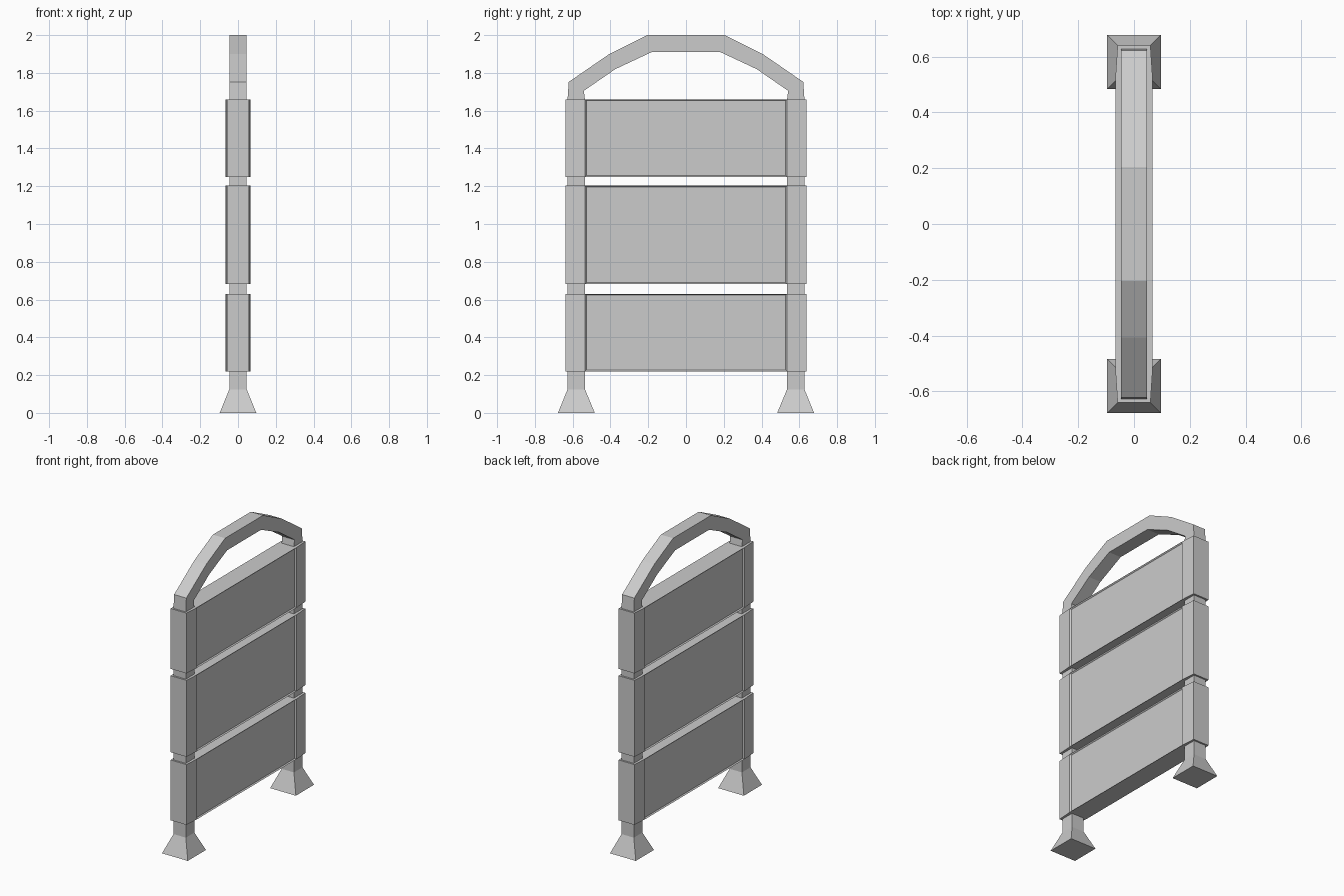
import bpy, bmesh

if "Cube" in bpy.data.objects:
    bpy.data.objects.remove(bpy.data.objects["Cube"])


def make_object(name, bm):
    bmesh.ops.recalc_face_normals(bm, faces=bm.faces)
    mesh = bpy.data.meshes.new(name)
    bm.to_mesh(mesh)
    bm.free()
    obj = bpy.data.objects.new(name, mesh)
    bpy.context.collection.objects.link(obj)
    return obj


# Tubular frame: flared foot, leg and half arch, lofted through square sections
# outer y, outer z, inner y, inner z, half width in x
half = [
    (0.678, 0.00, 0.483, 0.00, 0.097),
    (0.627, 0.125, 0.535, 0.125, 0.046),
    (0.627, 1.66, 0.535, 1.66, 0.046),
    (0.621, 1.752, 0.541, 1.705, 0.046),
    (0.406, 1.90, 0.374, 1.82, 0.046),
    (0.204, 2.00, 0.182, 1.91, 0.046),
]
sections = half + [(-a, b, -c, d, w) for a, b, c, d, w in reversed(half)]
bm = bmesh.new()
rings = [[bm.verts.new(p) for p in ((-w, oy, oz), (w, oy, oz), (w, iy, iz), (-w, iy, iz))]
         for oy, oz, iy, iz, w in sections]
for a, b in zip(rings, rings[1:]):
    for i in range(4):
        j = (i + 1) % 4
        bm.faces.new((a[i], a[j], b[j], b[i]))
bm.faces.new(rings[0])
bm.faces.new(rings[-1])
make_object("tube_frame", bm)


# Boards: tapered ends wrapping the legs, recessed field on both sides
def board(name, z0, z1):
    bm = bmesh.new()
    outline = [(0.059, 0.639), (0.066, 0.534), (0.066, -0.534), (0.059, -0.639)]
    outline += [(-x, y) for x, y in reversed(outline)]
    base = bm.faces.new([bm.verts.new((x, y, z0)) for x, y in outline])
    top = bmesh.ops.extrude_face_region(bm, geom=[base], use_keep_orig=True)
    verts = [g for g in top["geom"] if isinstance(g, bmesh.types.BMVert)]
    bmesh.ops.translate(bm, verts=verts, vec=(0, 0, z1 - z0))
    bmesh.ops.recalc_face_normals(bm, faces=bm.faces)
    sides = [f for f in bm.faces if abs(f.normal.x) > 0.999]
    bmesh.ops.inset_individual(bm, faces=sides, thickness=0.01, depth=-0.008)
    make_object(name, bm)


for name, z0, z1 in (("lower_board", 0.22, 0.63),
                     ("middle_board", 0.683, 1.203),
                     ("upper_board", 1.25, 1.66)):
    board(name, z0, z1)
